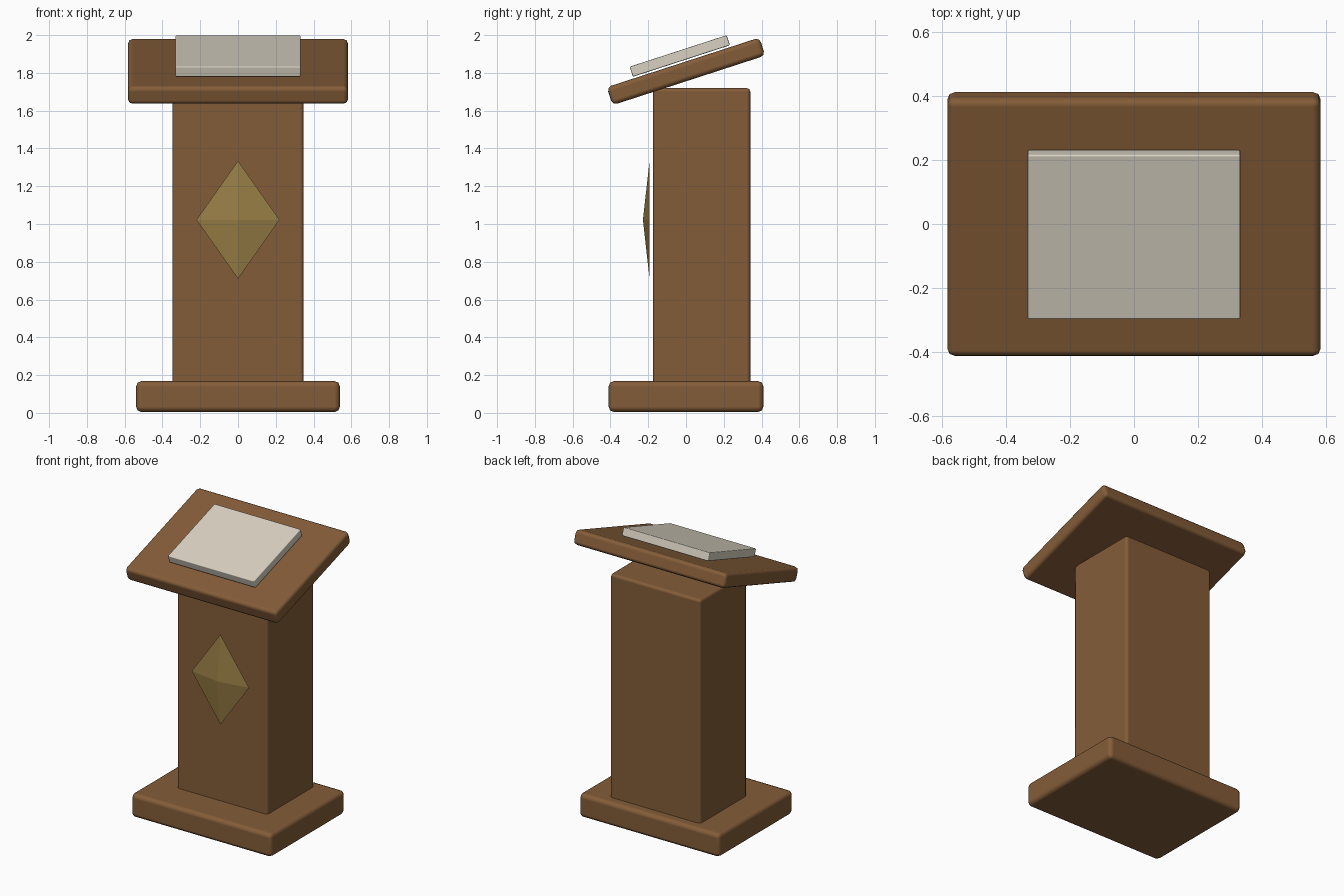
import bpy, bmesh, math
from mathutils import Matrix

if "Cube" in bpy.data.objects:
    bpy.data.objects.remove(bpy.data.objects["Cube"])


def material(name, rgb):
    m = bpy.data.materials.new(name)
    m.diffuse_color = (*rgb, 1)
    m.use_nodes = True
    m.node_tree.nodes["Principled BSDF"].inputs["Base Color"].default_value = m.diffuse_color
    return m


wood = material("brown wood", (0.23, 0.108, 0.04))
paper = material("cream paper", (0.69, 0.64, 0.54))
brass = material("dull brass", (0.31, 0.205, 0.06))
TILT = math.radians(18)


def add_object(name, bm, mat):
    mesh = bpy.data.meshes.new(name)
    bm.to_mesh(mesh)
    bm.free()
    ob = bpy.data.objects.new(name, mesh)
    bpy.context.collection.objects.link(ob)
    mesh.materials.append(mat)
    return ob


def rounded_box(name, size, centre, mat, bevel, segments=2, tilt=0):
    bm = bmesh.new()
    bmesh.ops.create_cube(bm, size=1, matrix=Matrix.Diagonal((*size, 1)))
    bmesh.ops.bevel(bm, geom=bm.edges[:], offset=bevel, segments=segments,
                    profile=0.5, affect='EDGES')
    for f in bm.faces:
        f.smooth = True
    ob = add_object(name, bm, mat)
    ob.location = centre
    ob.rotation_euler = (tilt, 0, 0)
    # keep the broad faces flat while the rounded edges shade smoothly
    mod = ob.modifiers.new("weighted normals", 'WEIGHTED_NORMAL')
    mod.weight = 100
    return ob


# foot and upright
rounded_box("base", (1.08, 0.82, 0.165), (0, 0, 0.0865), wood, 0.03)
rounded_box("column", (0.695, 0.515, 1.60), (0, 0.083, 0.92), wood, 0.02)

# sloping desk with a sheet block hovering just above it
rounded_box("desk_top", (1.165, 0.85, 0.1), (0, 0, 1.808), wood, 0.025, 2, TILT)
rounded_box("paper_block", (0.664, 0.54, 0.056), (0, -0.033, 1.8895), paper, 0.006, 2, TILT)

# faceted diamond emblem in front of the column: four rim points, a raised tip
bm = bmesh.new()
rim = [bm.verts.new((0.22 * x, -0.193, 1.022 + 0.312 * z))
       for x, z in ((1, 0), (0, 1), (-1, 0), (0, -1))]
tip = bm.verts.new((0, -0.228, 1.022))
bm.faces.new(rim)
for i in range(4):
    bm.faces.new((rim[i], rim[(i + 1) % 4], tip))
bmesh.ops.recalc_face_normals(bm, faces=bm.faces[:])
add_object("diamond_emblem", bm, brass)
